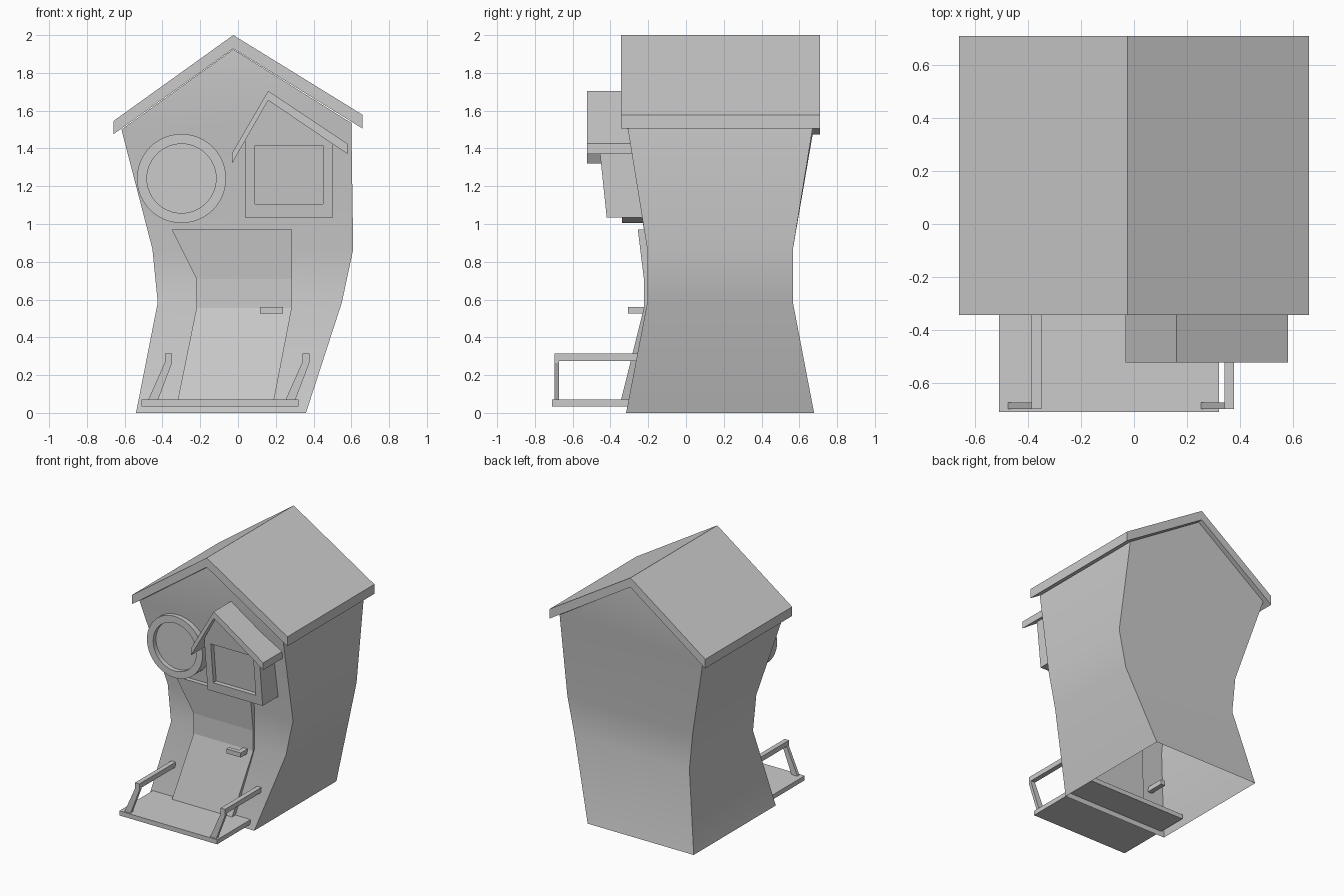
import bpy, bmesh, math

if "Cube" in bpy.data.objects:
    bpy.data.objects.remove(bpy.data.objects["Cube"])


def finish(name, bm, smooth=False):
    bmesh.ops.remove_doubles(bm, verts=bm.verts, dist=0.0005)
    bmesh.ops.recalc_face_normals(bm, faces=bm.faces)
    me = bpy.data.meshes.new(name)
    bm.to_mesh(me)
    bm.free()
    ob = bpy.data.objects.new(name, me)
    bpy.context.collection.objects.link(ob)
    if smooth:
        smooth_obj(ob)
    return ob


def smooth_obj(ob):
    bpy.ops.object.select_all(action='DESELECT')
    ob.select_set(True)
    bpy.context.view_layer.objects.active = ob
    bpy.ops.object.shade_smooth_by_angle(angle=math.radians(30))


def prism(name, outline, y0, y1):
    """Extrude an (x, z) outline from y0 to y1; y0 may be a function of z."""
    bm = bmesh.new()
    front = [bm.verts.new((x, y0(z) if callable(y0) else y0, z)) for x, z in outline]
    back = [bm.verts.new((x, y1(z) if callable(y1) else y1, z)) for x, z in outline]
    bm.faces.new(front)
    bm.faces.new(back[::-1])
    n = len(outline)
    for i in range(n):
        j = (i + 1) % n
        bm.faces.new((front[i], front[j], back[j], back[i]))
    return finish(name, bm)


def loft(name, rows, bottom=True, smooth=False):
    """Stack four-cornered sections: x0, z0, x1, z1, front y, back y."""
    bm = bmesh.new()
    rings = []
    for x0, z0, x1, z1, ya, yb in rows:
        pts = ((x0, ya, z0), (x1, ya, z1), (x1, yb, z1), (x0, yb, z0))
        rings.append([bm.verts.new(p) for p in pts])
    for a, b in zip(rings, rings[1:]):
        for i in range(4):
            j = (i + 1) % 4
            bm.faces.new((a[i], a[j], b[j], b[i]))
    if bottom:
        bm.faces.new(rings[0])
    if rows[-1][0] != rows[-1][2]:
        bm.faces.new(rings[-1])
    return finish(name, bm, smooth)


def rect(x0, x1, z0, z1):
    return [(x0, z0), (x1, z0), (x1, z1), (x0, z1)]


def circle(x, z, r, n=48):
    return [(x + r * math.cos(2 * math.pi * i / n),
             z + r * math.sin(2 * math.pi * i / n)) for i in range(n)]


def recess(ob, cutter):
    """Cut the window pane back into its frame."""
    cutter.hide_render = True
    mod = ob.modifiers.new("recess", 'BOOLEAN')
    mod.operation, mod.object, mod.solver = 'DIFFERENCE', cutter, 'EXACT'
    bpy.ops.object.select_all(action='DESELECT')
    ob.select_set(True)
    bpy.context.view_layer.objects.active = ob
    bpy.ops.object.modifier_apply(modifier=mod.name)
    bpy.data.objects.remove(cutter)


# Crooked house body, open underneath, ending in a ridge
loft("house_body", [
    (-0.54, 0, 0.36, 0, -0.317, 0.678),
    (-0.425, 0.585, 0.55, 0.585, -0.205, 0.566),
    (-0.453, 0.867, 0.61, 0.867, -0.205, 0.566),
    (-0.617, 1.50, 0.60, 1.535, -0.313, 0.675),
    (-0.025, 1.925, -0.025, 1.925, -0.345 + 0.005, 0.70),
][:4] + [(-0.025, 1.925, -0.025, 1.925, -0.313, 0.675)], bottom=False, smooth=True)

# Main roof
prism("roof", [(-0.66, 1.475), (-0.66, 1.545), (-0.025, 2.0), (0.66, 1.578),
               (0.66, 1.505), (-0.025, 1.928)], -0.344, 0.71)

# Door slab following the bent front wall
loft("door", [
    (-0.32, 0.065, 0.19, 0.065, -0.345, -0.27),
    (-0.22, 0.555, 0.285, 0.555, -0.223, -0.17),
    (-0.22, 0.71, 0.285, 0.71, -0.223, -0.17),
    (-0.35, 0.97, 0.285, 0.97, -0.255, -0.19),
])

# Door handle
prism("handle_bar", rect(0.117, 0.238, 0.525, 0.56), -0.307, -0.275)
prism("handle_stub", rect(0.20, 0.238, 0.525, 0.56), -0.275, -0.20)

# Porch and its two railings
prism("porch", rect(-0.51, 0.32, 0.035, 0.07), -0.71, -0.08)
for side, dx in (("left", 0.0), ("right", 0.727)):
    post = [(-0.477, 0.065), (-0.386, 0.27), (-0.386, 0.314),
            (-0.349, 0.314), (-0.349, 0.265), (-0.425, 0.065)]
    prism(side + "_post", [(x + dx, z) for x, z in post], -0.697, -0.673)
    prism(side + "_rail", rect(-0.386 + dx, -0.349 + dx, 0.276, 0.314), -0.697, -0.12)

# Round window
window = prism("round_window", circle(-0.299, 1.241, 0.236), -0.34, -0.21)
recess(window, prism("cutter", circle(-0.299, 1.241, 0.183), -0.5, -0.305))
smooth_obj(window)


# Dormer window, leaning forward with the wall
def lean(z):
    return -0.42 - 0.1045 * (z - 1.035)


dormer = prism("dormer_window", [(0.037, 1.035), (0.503, 1.035), (0.503, 1.45),
                                 (0.16, 1.66), (0.037, 1.45)], lean, -0.19)
recess(dormer, prism("cutter", rect(0.09, 0.45, 1.105, 1.415), -0.7,
                     lambda z: lean(z) + 0.035))

# Dormer roof
prism("dormer_roof", [(-0.032, 1.32), (-0.032, 1.375), (0.16, 1.705), (0.58, 1.425),
                      (0.58, 1.37), (0.16, 1.655)], -0.523, -0.22)
